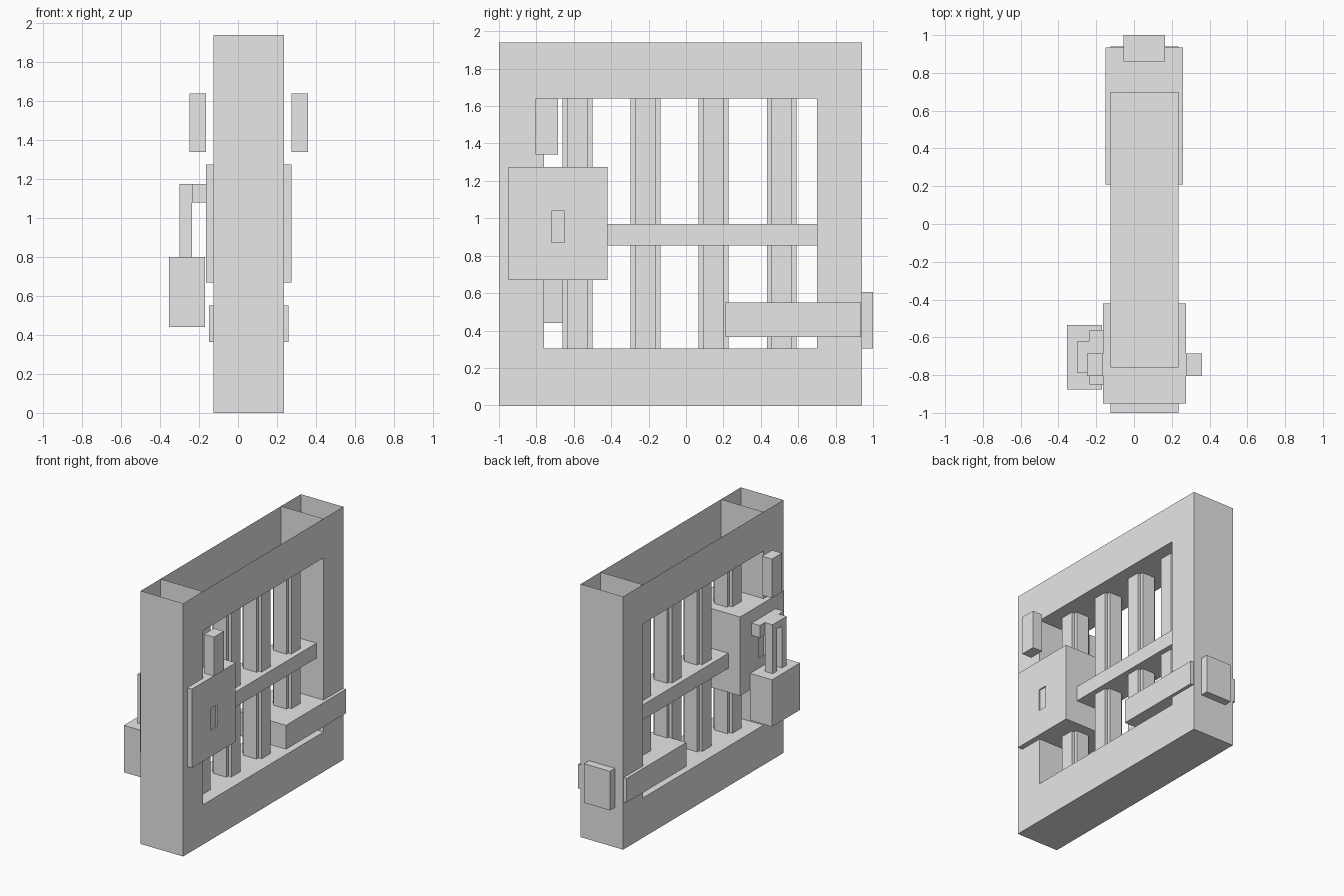
import bpy
import bmesh

cube = bpy.data.objects.get("Cube")
if cube:
    bpy.data.objects.remove(cube, do_unlink=True)

# One plain grey for every part
grey = bpy.data.materials.new("plain grey")
grey.use_nodes = True
colour = (0.8, 0.8, 0.8, 1)
grey.diffuse_color = colour
grey.node_tree.nodes["Principled BSDF"].inputs["Base Color"].default_value = colour

MID = 0.055  # middle plane of the door in x


def add_box(bm, xs, ys, zs, drop=()):
    """Add a box; drop lists the open sides as (axis, sign)."""
    v = [bm.verts.new((x, y, z)) for x in xs for y in ys for z in zs]
    sides = {(0, -1): (0, 1, 3, 2), (0, 1): (4, 6, 7, 5),
             (1, -1): (0, 4, 5, 1), (1, 1): (2, 3, 7, 6),
             (2, -1): (0, 2, 6, 4), (2, 1): (1, 5, 7, 3)}
    for key, loop in sides.items():
        if key not in drop:
            bm.faces.new([v[i] for i in loop])


def part(name, *boxes):
    """Make one object out of boxes given as (xs, ys, zs[, drop])."""
    bm = bmesh.new()
    for b in boxes:
        add_box(bm, *b)
    me = bpy.data.meshes.new(name)
    bm.to_mesh(me)
    bm.free()
    me.materials.append(grey)
    ob = bpy.data.objects.new(name, me)
    bpy.context.collection.objects.link(ob)
    return ob


def around(c, half):
    return (c - half, c + half)


# Hollow frame, open at the top
fx = (-0.125, 0.235)
OPEN_TOP = (2, 1)
ENDS = [(1, -1), (1, 1)]
part("front_post", (fx, (-1, -0.76), (0, 1.94), [OPEN_TOP]))
part("back_post", (fx, (0.70, 0.94), (0, 1.94), [OPEN_TOP]))
part("top_rail", (fx, (-0.76, 0.70), (1.64, 1.94), [OPEN_TOP] + ENDS))
part("bottom_rail", (fx, (-0.76, 0.70), (0, 0.305), ENDS))

# Upright bars, each two crossed boxes
for i in range(4):
    y = -0.58 + i * 0.364
    part(f"bar_{i + 1}",
         (around(MID, 0.055), around(y, 0.08), (0.30, 1.645)),
         (around(MID, 0.08), around(y, 0.055), (0.30, 1.645)))

part("cross_bar", (around(MID, 0.12), (-0.43, 0.70), (0.855, 0.97)))

# Lock case with a shallow keyhole slot on each side
lock = part("lock_case", (around(MID, 0.22), (-0.95, -0.42), (0.67, 1.275)))
for side in (-1, 1):
    cutter = part("keyhole_cutter",
                  (around(MID + side * 0.22, 0.01), around(-0.685, 0.035), (0.87, 1.04)))
    cutter.hide_render = True
    cutter.hide_set(True)
    mod = lock.modifiers.new("keyhole", "BOOLEAN")
    mod.operation = "DIFFERENCE"
    mod.solver = "EXACT"
    mod.object = cutter

# Handles standing off both sides
for label, side in (("right", -1), ("left", 1)):
    part(f"{label}_handle", (around(MID + side * 0.262, 0.042), (-0.805, -0.685), (1.34, 1.64)))

# Padlock hanging from a bracket
part("padlock_bracket", ((-0.235, -0.16), (-0.85, -0.56), (1.08, 1.175)))
sx = (-0.30, -0.235)
part("padlock_shackle",
     (sx, (-0.79, -0.735), (0.80, 1.12)),
     (sx, (-0.675, -0.62), (0.80, 1.12)),
     (sx, (-0.79, -0.62), (1.12, 1.175)))
part("padlock_body", ((-0.355, -0.17), (-0.875, -0.535), (0.44, 0.80)))

# Hinge strap and hinge block
part("hinge_strap", (around(MID, 0.205), (0.21, 0.935), (0.365, 0.55)))
part("hinge_block", (around(MID, 0.11), (0.86, 1.0), (0.305, 0.605)))
